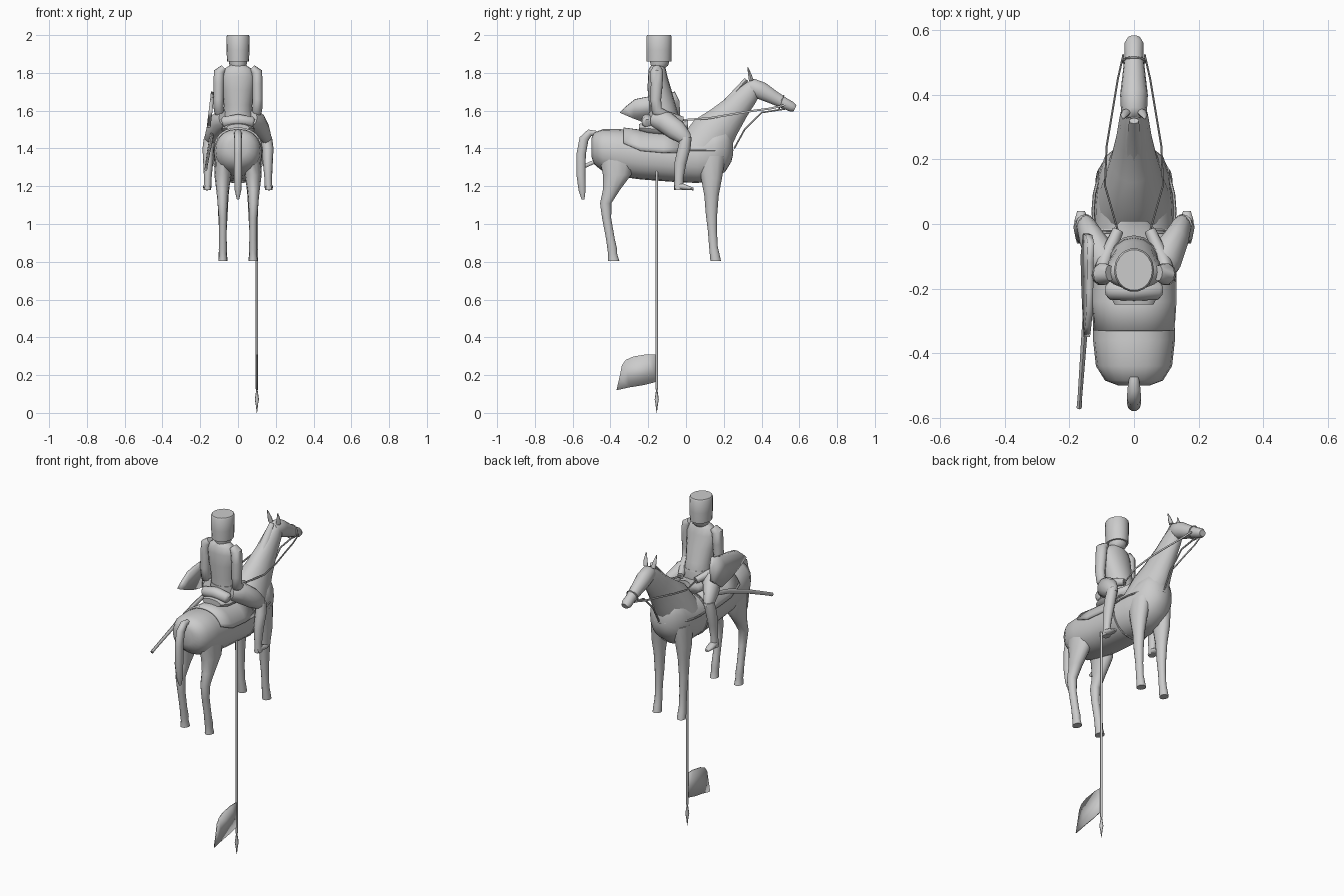
import bpy, bmesh, math
from mathutils import Vector


def finish(name, bm, angle=50):
    bmesh.ops.recalc_face_normals(bm, faces=bm.faces)
    me = bpy.data.meshes.new(name)
    bm.to_mesh(me)
    bm.free()
    ob = bpy.data.objects.new(name, me)
    bpy.context.collection.objects.link(ob)
    bpy.ops.object.select_all(action='DESELECT')
    ob.select_set(True)
    bpy.context.view_layer.objects.active = ob
    bpy.ops.object.shade_smooth_by_angle(angle=math.radians(angle))
    return ob


def loft(name, rings, sides=14, vertical=None, closed=False, power=1.0):
    """Skin elliptical rings (x, y, z, half width, half depth) along a path."""
    bm = bmesh.new()
    pts = [Vector(r[:3]) for r in rings]
    n = len(pts)
    loops = []
    for i, r in enumerate(rings):
        if closed:
            t = pts[(i + 1) % n] - pts[i - 1]
        else:
            t = pts[min(i + 1, n - 1)] - pts[max(i - 1, 0)]
        t = Vector(vertical) if vertical else t.normalized()
        ref = Vector((1, 0, 0)) if abs(t.x) < 0.9 else Vector((0, 1, 0))
        a = (ref - t * ref.dot(t)).normalized()
        b = t.cross(a)
        ring = []
        for k in range(sides):
            q = math.tau * k / sides
            c, s = math.cos(q), math.sin(q)
            c = math.copysign(abs(c) ** power, c)
            s = math.copysign(abs(s) ** power, s)
            ring.append(bm.verts.new(pts[i] + a * c * r[3] + b * s * r[4]))
        loops.append(ring)
    for i in range(n if closed else n - 1):
        p, q = loops[i], loops[(i + 1) % n]
        for k in range(sides):
            j = (k + 1) % sides
            bm.faces.new((p[k], p[j], q[j], q[k]))
    if not closed:
        bm.faces.new(loops[0])
        bm.faces.new(loops[-1])
    return finish(name, bm)


def pair(name, rings, **kw):
    for side, s in (("right", 1), ("left", -1)):
        loft(f"{side}_{name}", [(s * r[0],) + tuple(r[1:]) for r in rings], **kw)


def cord(name, pts, r, **kw):
    return loft(name, [tuple(p) + (r, r) for p in pts], sides=6, **kw)


def plate(name, outline, x, thick, lean=0.0, z0=0.0):
    """Thin sheet from a (y, z) outline standing near a given x."""
    bm = bmesh.new()
    bm.faces.new([bm.verts.new((x + lean * (z - z0), y, z)) for y, z in outline])
    ob = finish(name, bm)
    m = ob.modifiers.new("thickness", 'SOLIDIFY')
    m.thickness, m.offset = thick, 0
    return ob


# Horse body, neck and head
Y = (0, 1, 0)
loft("horse_body", [(0, -.50, 1.405, .05, .05), (0, -.485, 1.40, .09, .085),
                    (0, -.44, 1.39, .118, .112), (0, -.36, 1.378, .127, .126),
                    (0, -.24, 1.362, .127, .126), (0, -.08, 1.348, .127, .124),
                    (0, .06, 1.347, .122, .13), (0, .15, 1.37, .112, .14),
                    (0, .21, 1.40, .09, .12), (0, .24, 1.405, .05, .075),
                    (0, .25, 1.40, .02, .03)], sides=20, vertical=Y, power=.9)
loft("horse_neck", [(0, .08, 1.39, .115, .13), (0, .14, 1.475, .092, .125),
                    (0, .20, 1.54, .072, .098), (0, .27, 1.62, .055, .074),
                    (0, .33, 1.69, .045, .06), (0, .365, 1.73, .036, .04)])
loft("mane", [(0, .03, 1.51, .025, .012), (0, .13, 1.57, .035, .022),
              (0, .22, 1.65, .028, .018), (0, .32, 1.765, .015, .012)], sides=8)
loft("horse_head", [(0, .325, 1.735, .025, .025), (0, .345, 1.728, .04, .045),
                    (0, .40, 1.705, .043, .048), (0, .46, 1.672, .036, .038),
                    (0, .52, 1.640, .029, .03), (0, .56, 1.62, .03, .027),
                    (0, .577, 1.612, .02, .018)])
pair("ear", [(.025, .345, 1.76, .014, .012), (.03, .338, 1.79, .012, .009),
             (.034, .326, 1.832, .002, .002)], sides=8)
loft("tail", [(0, -.475, 1.482, .015, .012), (0, -.51, 1.483, .02, .02),
              (0, -.54, 1.45, .022, .026), (0, -.555, 1.37, .022, .026),
              (0, -.556, 1.26, .022, .025), (0, -.55, 1.18, .018, .02),
              (0, -.545, 1.13, .006, .008)], sides=10)

# Horse legs with hooves
Z = (0, 0, 1)
pair("hind_leg", [(.07, -.36, 1.36, .05, .10), (.08, -.365, 1.26, .045, .075),
                  (.082, -.395, 1.18, .033, .045), (.082, -.425, 1.11, .026, .03),
                  (.08, -.42, 1.03, .021, .024), (.08, -.40, .92, .02, .023),
                  (.08, -.39, .865, .022, .026), (.08, -.388, .84, .02, .024),
                  (.08, -.383, .805, .024, .03)], vertical=Z, sides=12)
pair("front_leg", [(.07, .13, 1.36, .045, .08), (.08, .135, 1.24, .04, .055),
                   (.08, .135, 1.15, .03, .038), (.08, .135, 1.05, .025, .03),
                   (.08, .14, .96, .02, .024), (.08, .145, .88, .02, .023),
                   (.08, .15, .85, .022, .025), (.08, .157, .805, .024, .028)],
     vertical=Z, sides=12)

# Tack: draped saddle cloth, saddle, blanket roll and straps
bm = bmesh.new()
rows = []
for y, zc, drop in ((-.33, 1.378, 20), (-.24, 1.366, 8), (-.12, 1.355, 8), (-.03, 1.352, 10)):
    row = []
    for k in range(17):
        q = math.radians(drop + (180 - 2 * drop) * k / 16)
        c, s = math.cos(q), math.sin(q)
        row.append(bm.verts.new((math.copysign(abs(c) ** .9, c) * .133, y, zc + s ** .9 * .133)))
    rows.append(row)
for p, q in zip(rows, rows[1:]):
    for k in range(16):
        bm.faces.new((p[k], p[k + 1], q[k + 1], q[k]))
cloth = finish("saddle_cloth", bm)
cloth.modifiers.new("thickness", 'SOLIDIFY').thickness = .01
loft("saddle", [(0, -.25, 1.51, .06, .02), (0, -.2, 1.505, .085, .035),
                (0, -.1, 1.50, .09, .04), (0, -.02, 1.50, .07, .04),
                (0, .01, 1.52, .04, .03)], vertical=Y)
loft("blanket_roll", [(x, -.205, 1.55 - .012 * (x / .08) ** 2, .03 * k, .03 * k)
                      for x, k in ((-.085, .6), (-.075, 1), (0, 1.1), (.075, 1), (.085, .6))], sides=10)
for name, y, zc, rx, rz in (("girth", -.02, 1.348, .13, .13), ("chest_strap", 0, 0, 0, 0)):
    ring = []
    for k in range(24):
        q = math.tau * k / 24
        if name == "girth":
            ring.append((math.cos(q) * rx, y, zc + math.sin(q) * rz))
        else:
            ring.append((math.cos(q) * .127, .04 + math.sin(q) * .208, 1.39))
    cord(name, ring, .005, closed=True)
pair("rein", [(x, y, z, .003, .006) for x, y, z in
              ((.033, .525, 1.63), (.05, .45, 1.612), (.065, .36, 1.60), (.085, .24, 1.58),
               (.09, .12, 1.56), (.05, -.02, 1.55))], sides=6)
cord("martingale", ((0, .53, 1.61), (0, .40, 1.59), (0, .31, 1.50), (0, .255, 1.40)), .005)
ring = [(math.cos(math.tau * k / 16) * .034, .505 + math.sin(math.tau * k / 16) * .012,
         1.645 + math.sin(math.tau * k / 16) * .035) for k in range(16)]
cord("noseband", ring, .004, closed=True)

# Rider torso, head and tall cap
loft("rider_torso", [(0, -.12, 1.50, .08, .075), (0, -.115, 1.56, .078, .08),
                     (0, -.125, 1.63, .075, .07), (0, -.14, 1.71, .085, .063),
                     (0, -.15, 1.78, .09, .052), (0, -.152, 1.82, .075, .045),
                     (0, -.15, 1.845, .035, .03)], vertical=Z, sides=16)
loft("belt", [(0, -.118, 1.565, .082, .08), (0, -.12, 1.59, .081, .077)], vertical=Z, sides=16)
loft("rider_head", [(0, -.15, 1.82, .035, .035), (0, -.14, 1.84, .045, .047),
                    (0, -.14, 1.87, .05, .055), (0, -.14, 1.9, .05, .05)], vertical=Z)
loft("tall_cap", [(0, -.143, 1.86, .058, .066), (0, -.143, 1.92, .061, .068),
                  (0, -.143, 1.992, .062, .068), (0, -.143, 2.0, .057, .063)], vertical=Z, sides=18)

# Rider arms and legs
pair("arm", [(.075, -.152, 1.825, .02, .025), (.098, -.155, 1.805, .03, .035),
             (.102, -.155, 1.74, .029, .033), (.104, -.16, 1.66, .027, .03),
             (.102, -.155, 1.60, .026, .03), (.09, -.11, 1.575, .024, .026),
             (.065, -.055, 1.56, .02, .022), (.05, -.02, 1.552, .018, .018)], sides=10)
pair("thigh", [(.06, -.16, 1.555, .05, .045), (.095, -.11, 1.54, .055, .058),
               (.13, -.05, 1.495, .04, .055), (.148, -.005, 1.455, .03, .038),
               (.15, .015, 1.43, .018, .02)], sides=12)
pair("lower_leg", [(.15, .0, 1.46, .03, .03), (.158, -.01, 1.40, .03, .034),
                   (.158, -.03, 1.32, .026, .032), (.16, -.038, 1.24, .02, .024),
                   (.162, -.038, 1.18, .02, .025)], vertical=Z, sides=12)
pair("boot", [(.162, -.06, 1.192, .015, .014), (.162, -.03, 1.20, .022, .02),
              (.163, .01, 1.192, .022, .013), (.164, .04, 1.185, .012, .007)],
     vertical=Y, sides=10)

# Hanging jacket on the left side, sword in its scabbard
plate("hanging_jacket", [(-.35, 1.59), (-.32, 1.62), (-.27, 1.66), (-.21, 1.672),
                         (-.12, 1.68), (-.06, 1.70), (-.035, 1.65), (-.03, 1.57),
                         (-.10, 1.51), (-.20, 1.53), (-.28, 1.56)], -.145, .02, .12, 1.6)
loft("scabbard", [(-.137, -.06, 1.48, .009, .014), (-.143, -.2, 1.445, .011, .014),
                  (-.155, -.36, 1.385, .009, .012), (-.168, -.54, 1.305, .007, .01),
                  (-.17, -.57, 1.29, .008, .01)], sides=8)
cord("sword_hilt", ((-.137, -.07, 1.483), (-.135, -.03, 1.50), (-.135, -.01, 1.49)), .008)

# Lance pointing down, with its pennant
loft("lance", [(.1, -.155, z, r, r) for z, r in
               ((1.28, .007), (.13, .007), (.12, .004), (.07, .011), (.05, .007), (0, .001))], sides=8)
plate("pennant", [(-.155, .31), (-.21, .31), (-.28, .298), (-.32, .28), (-.34, .25),
                  (-.352, .19), (-.368, .12), (-.30, .135), (-.22, .148), (-.155, .165)], .1, .005)
